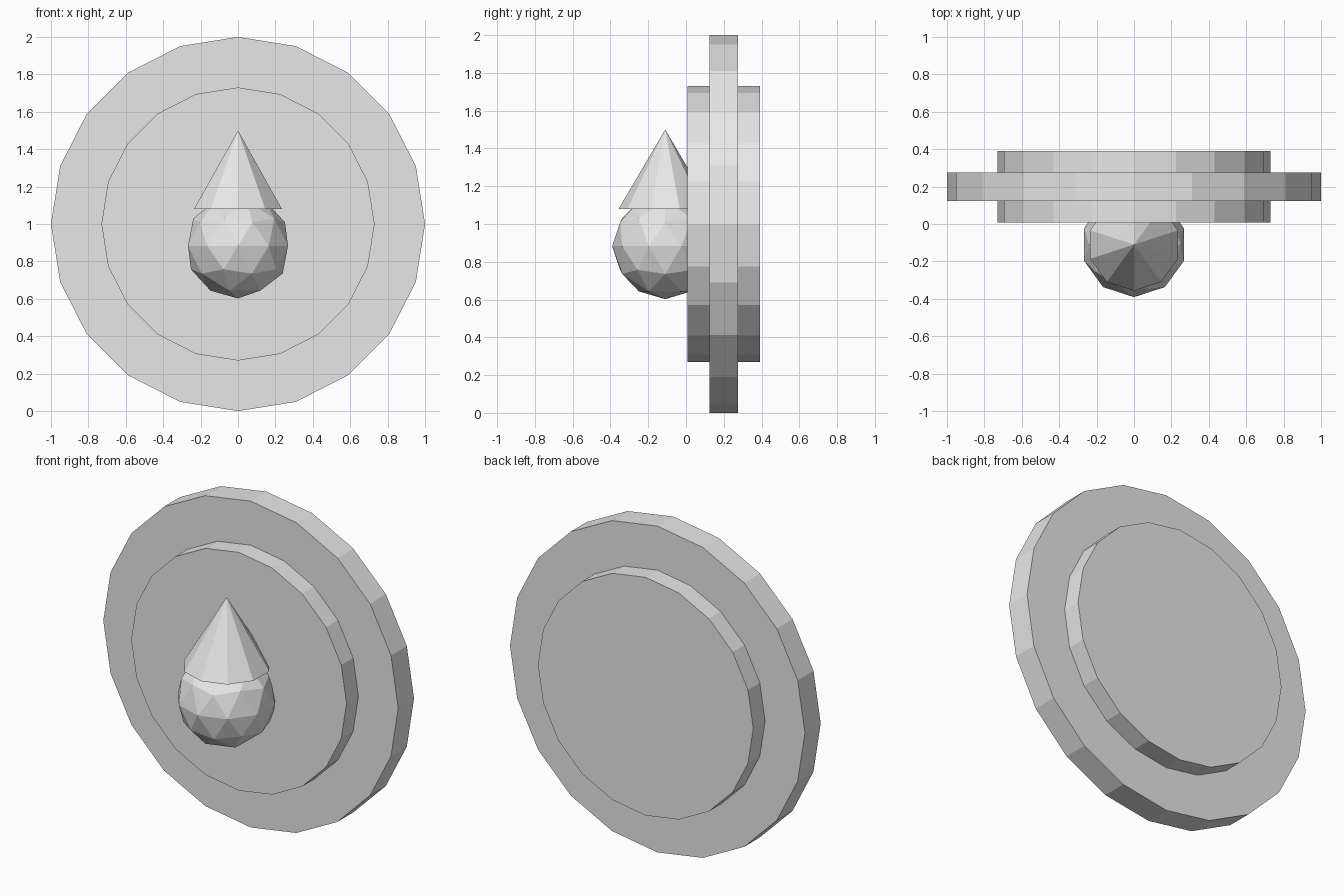
import bpy
import math

if "Cube" in bpy.data.objects:
    bpy.data.objects.remove(bpy.data.objects["Cube"])

grey = bpy.data.materials.new("light_grey")
grey.diffuse_color = (0.8, 0.8, 0.8, 1.0)
grey.use_nodes = True
grey.node_tree.nodes["Principled BSDF"].inputs["Base Color"].default_value = grey.diffuse_color


def finish(name):
    obj = bpy.context.object
    obj.name = name
    obj.data.materials.clear()
    obj.data.materials.append(grey)
    return obj


def disc(name, radius, depth):
    # Twenty-sided upright disc with its axis along y
    bpy.ops.mesh.primitive_cylinder_add(
        vertices=20, radius=radius, depth=depth,
        location=(0, 0.2, 1.0), rotation=(math.pi / 2, 0, 0))
    return finish(name)


# Wide thin rim and the thicker core through it
disc("outer_disc", 1.0, 0.153)
disc("inner_disc", 0.73, 0.383)

# Faceted drop: round body with a pointed cap
bpy.ops.mesh.primitive_ico_sphere_add(
    subdivisions=2, radius=0.281, location=(0, -0.11, 0.883))
finish("drop_body")

bpy.ops.mesh.primitive_cone_add(
    vertices=10, radius1=0.247, radius2=0, depth=0.42,
    location=(0, -0.11, 1.29))
finish("drop_tip")
